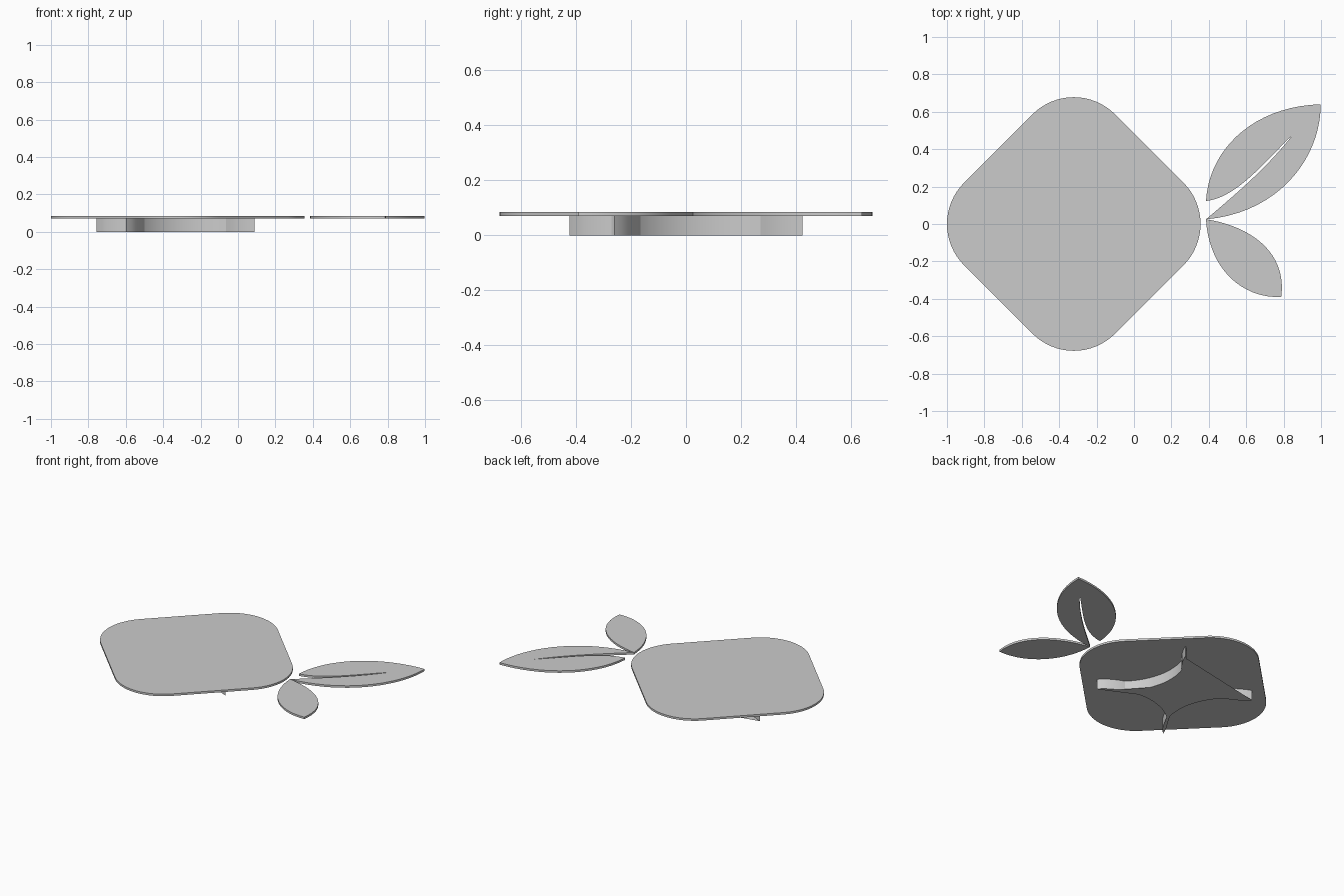
import bpy
import bmesh
from math import cos, sin, pi, radians
from mathutils import Vector
from mathutils.geometry import interpolate_bezier

cube = bpy.data.objects.get("Cube")
if cube:
    bpy.data.objects.remove(cube, do_unlink=True)

grey = bpy.data.materials.new("plain_grey")
grey.use_nodes = True
colour = (0.6, 0.6, 0.6, 1)
grey.diffuse_color = colour
grey.node_tree.nodes["Principled BSDF"].inputs["Base Color"].default_value = colour

PLATE_BOTTOM, PLATE_TOP = 0.071, 0.085


def arc(centre, radius, start, end, steps):
    """Points on a circle from one angle to another."""
    angles = [start + (end - start) * i / steps for i in range(steps + 1)]
    return [Vector((centre[0] + radius * cos(a), centre[1] + radius * sin(a))) for a in angles]


def slab(name, outline, bottom, top):
    """Extrude a closed flat outline into a slab."""
    bm = bmesh.new()
    face = bm.faces.new([bm.verts.new((p[0], p[1], bottom)) for p in outline])
    raised = bmesh.ops.extrude_face_region(bm, geom=[face], use_keep_orig=True)["geom"]
    bmesh.ops.translate(bm, vec=(0, 0, top - bottom),
                        verts=[g for g in raised if isinstance(g, bmesh.types.BMVert)])
    bmesh.ops.recalc_face_normals(bm, faces=bm.faces[:])
    mesh = bpy.data.meshes.new(name)
    bm.to_mesh(mesh)
    bm.free()
    mesh.materials.append(grey)
    obj = bpy.data.objects.new(name, mesh)
    bpy.context.collection.objects.link(obj)
    bpy.ops.object.select_all(action="DESELECT")
    obj.select_set(True)
    bpy.context.view_layer.objects.active = obj
    bpy.ops.object.shade_smooth_by_angle(angle=radians(30))
    return obj


def curved_outline(*segments):
    """Join cubic curves end to end into one closed outline."""
    points = []
    for segment in segments:
        a, ha, hb, b = [Vector(p) for p in segment]
        points += interpolate_bezier(a, ha, hb, b, 20)[:-1]
    return points


# Rounded square plate, standing on its corner
plate = []
for i in range(4):
    mid = i * pi / 2
    centre = (-0.322 + 0.366 * cos(mid), 0.366 * sin(mid))
    plate += arc(centre, 0.312, mid - pi / 4, mid + pi / 4, 16)
slab("plate", plate, PLATE_BOTTOM, PLATE_TOP)

# Four-pointed star foot with hollow sides
star = []
for i in range(4):
    mid = radians(13.5) + i * pi / 2
    centre = (-0.335 + 0.585 * cos(mid), 0.585 * sin(mid))
    half = radians(56.4)
    star += arc(centre, 0.425, mid + pi + half, mid + pi - half, 24)[:-1]
slab("star_foot", star, 0, PLATE_BOTTOM)

# Small leaf
base, tip = (0.385, 0.025), (0.787, -0.39)
slab("small_leaf", curved_outline(
    (base, (0.62, -0.01), (0.82, -0.15), tip),
    (tip, (0.58, -0.40), (0.40, -0.24), base)), PLATE_BOTTOM, PLATE_TOP)

# Large leaf, split by a narrow slit along its vein
base, tip = (0.385, 0.025), (0.998, 0.64)
shoulder, slit_end = (0.385, 0.123), (0.848, 0.476)
slab("large_leaf", curved_outline(
    (base, (0.78, 0.06), (1.0, 0.36), tip),
    (tip, (0.64, 0.63), (0.40, 0.40), shoulder),
    (shoulder, (0.55, 0.14), (0.70, 0.335), slit_end),
    (slit_end, (0.71, 0.30), (0.55, 0.165), base)), PLATE_BOTTOM, PLATE_TOP)
